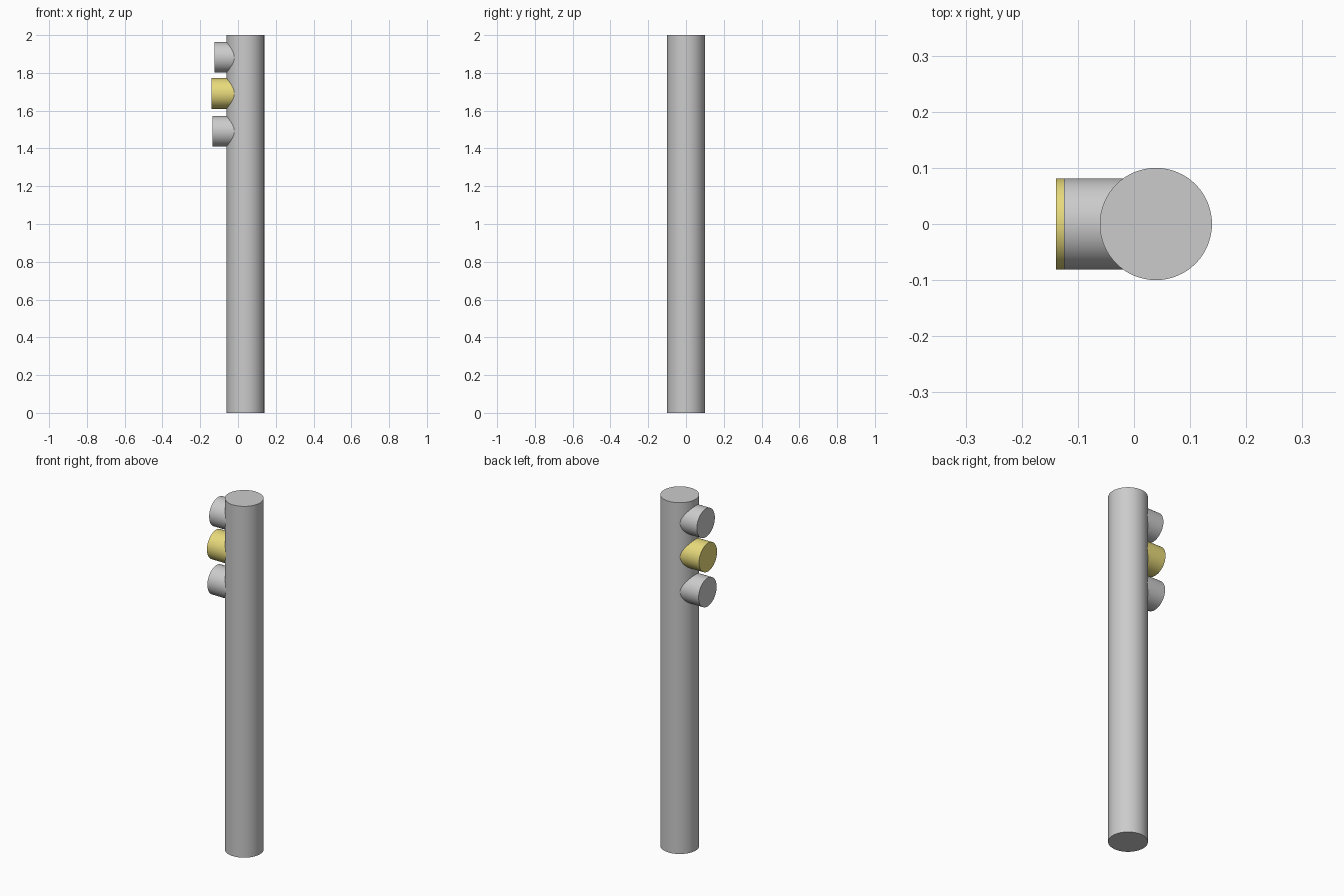
import bpy
from math import pi, radians

if "Cube" in bpy.data.objects:
    bpy.data.objects.remove(bpy.data.objects["Cube"])

POLE_X = 0.039


def cylinder(name, radius, depth, location, rotation=(0, 0, 0)):
    bpy.ops.mesh.primitive_cylinder_add(vertices=64, radius=radius, depth=depth,
                                        location=location, rotation=rotation)
    obj = bpy.context.object
    obj.name = name
    bpy.ops.object.shade_smooth_by_angle(angle=radians(30))
    return obj


def lamp(name, outer_x, z):
    # Horizontal drum running from its outer face into the pole
    inner_x = 0.02
    return cylinder(name, 0.081, inner_x - outer_x,
                    ((inner_x + outer_x) / 2, 0, z), (0, pi / 2, 0))


# Upright pole
cylinder("pole", 0.1, 2.0, (POLE_X, 0, 1.0))

# Three signal lamps stacked on the left side
lamp("top_lamp", -0.125, 1.882)
middle = lamp("middle_lamp", -0.139, 1.691)
lamp("bottom_lamp", -0.136, 1.491)

# Yellow middle lamp
yellow = bpy.data.materials.new("yellow")
yellow.diffuse_color = (0.8, 0.7, 0.2, 1)
yellow.use_nodes = True
yellow.node_tree.nodes["Principled BSDF"].inputs["Base Color"].default_value = yellow.diffuse_color
middle.data.materials.append(yellow)
